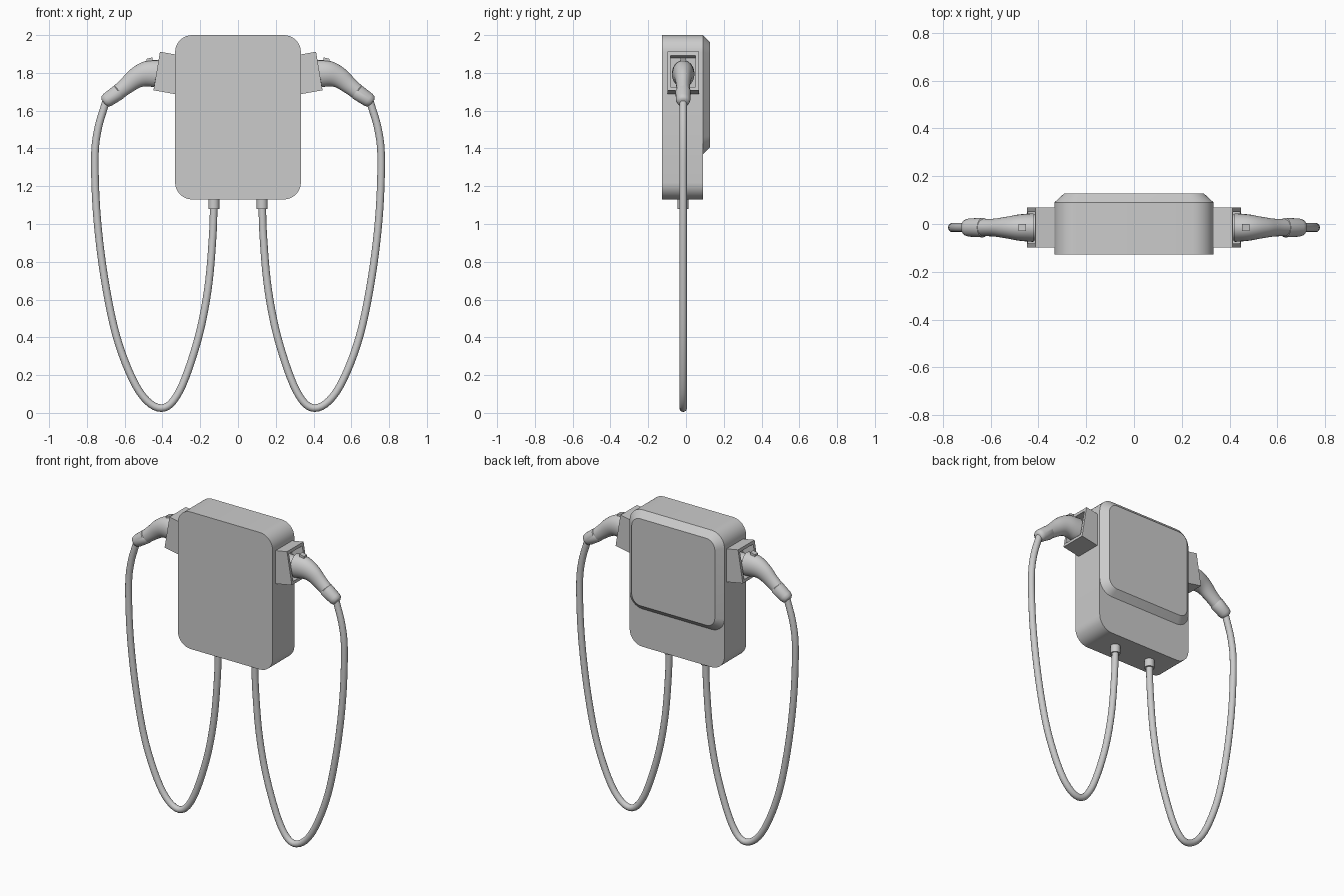
import bpy, bmesh, math
from mathutils import Vector

old = bpy.data.objects.get("Cube")
if old:
    bpy.data.objects.remove(old, do_unlink=True)

grey = bpy.data.materials.new("light_grey")
grey.use_nodes = True
COLOUR = (0.6, 0.6, 0.6, 1)
grey.diffuse_color = COLOUR
grey.node_tree.nodes["Principled BSDF"].inputs["Base Color"].default_value = COLOUR

MID_Y = -0.015  # depth of the plugs and cables


def loft(name, rings, angle=30):
    """Skin a list of equal-length point rings and cap both ends."""
    bm = bmesh.new()
    rows = [[bm.verts.new(p) for p in ring] for ring in rings]
    n = len(rows[0])
    for a, b in zip(rows, rows[1:]):
        for i in range(n):
            j = (i + 1) % n
            bm.faces.new((a[i], a[j], b[j], b[i]))
    bm.faces.new(rows[0])
    bm.faces.new(rows[-1])
    bmesh.ops.recalc_face_normals(bm, faces=bm.faces)
    mesh = bpy.data.meshes.new(name)
    bm.to_mesh(mesh)
    bm.free()
    obj = bpy.data.objects.new(name, mesh)
    bpy.context.collection.objects.link(obj)
    mesh.materials.append(grey)
    bpy.ops.object.select_all(action='DESELECT')
    obj.select_set(True)
    bpy.context.view_layer.objects.active = obj
    bpy.ops.object.shade_smooth_by_angle(angle=math.radians(angle))
    return obj


def rounded_rect(y, half_w, low, high, radius, steps=8):
    """Rounded rectangle ring in the xz plane."""
    ring = []
    for q, (sx, top) in enumerate([(1, True), (-1, True), (-1, False), (1, False)]):
        cx = sx * (half_w - radius)
        cz = high - radius if top else low + radius
        for k in range(steps + 1):
            a = math.pi / 2 * (q + k / steps)
            ring.append((cx + radius * math.cos(a), y, cz + radius * math.sin(a)))
    return ring


def smooth_path(points, steps):
    """Catmull-Rom interpolation through tuples of any size."""
    pts = [Vector(p) for p in points]
    pts = [2 * pts[0] - pts[1]] + pts + [2 * pts[-1] - pts[-2]]
    out = []
    for i in range(1, len(pts) - 2):
        p, q, r, s = pts[i - 1:i + 3]
        for k in range(steps):
            t = k / steps
            out.append(0.5 * (2 * q + (r - p) * t + (2 * p - 5 * q + 4 * r - s) * t * t
                              + (3 * q - p - 3 * r + s) * t ** 3))
    return out + [pts[-2]]


def sweep(name, path, side, sides=16):
    """Tube along (x, z, in-plane radius, depth radius) stations."""
    rings = []
    for i, (x, z, rn, ry) in enumerate(path):
        a, b = path[max(i - 1, 0)], path[min(i + 1, len(path) - 1)]
        d = Vector((b[0] - a[0], b[1] - a[1])).normalized()
        ring = []
        for k in range(sides):
            t = 2 * math.pi * k / sides
            u = rn * math.cos(t)
            ring.append((side * (x - d.y * u), MID_Y + ry * math.sin(t), z + d.x * u))
        rings.append(ring)
    return loft(name, rings, 40)


def quad(side, x_top, x_low, half_y, low, high):
    return [(side * x_top, MID_Y - half_y, high), (side * x_top, MID_Y + half_y, high),
            (side * x_low, MID_Y + half_y, low), (side * x_low, MID_Y - half_y, low)]


# Main housing and the chamfered raised cover behind it
loft("housing", [rounded_rect(-0.128, 0.333, 1.13, 2.0, 0.09),
                 rounded_rect(0.09, 0.333, 1.13, 2.0, 0.09)])
loft("raised_cover", [rounded_rect(0.08, 0.333, 1.37, 2.0, 0.09),
                      rounded_rect(0.09, 0.333, 1.37, 2.0, 0.09),
                      rounded_rect(0.128, 0.292, 1.408, 1.96, 0.06)])

# Handle and cable stations
handle_path = [(0.42, 1.795, 0.073, 0.06), (0.48, 1.795, 0.068, 0.055),
               (0.535, 1.775, 0.056, 0.045), (0.59, 1.733, 0.045, 0.037),
               (0.655, 1.68, 0.038, 0.036)]
cable_path = [(0.128, 1.10), (0.135, 0.92), (0.16, 0.65), (0.215, 0.38), (0.31, 0.115),
              (0.405, 0.025), (0.52, 0.11), (0.63, 0.36), (0.7, 0.67), (0.745, 1.02),
              (0.758, 1.34), (0.742, 1.5), (0.7, 1.645)]

for side, label in ((1, "left"), (-1, "right")):
    # Open socket with a slanted rim
    loft(label + "_holster", [quad(side, 0.32, 0.32, 0.083, 1.685, 1.895),
                              quad(side, 0.413, 0.447, 0.083, 1.708, 1.912),
                              quad(side, 0.415, 0.445, 0.066, 1.726, 1.892),
                              quad(side, 0.345, 0.345, 0.066, 1.71, 1.878)])
    # Plug, bent handle, end collar and latch button
    sweep(label + "_plug", [(0.34, 1.795, 0.055, 0.055), (0.43, 1.795, 0.055, 0.055)], side, 24)
    sweep(label + "_handle", smooth_path(handle_path, 5), side, 24)
    sweep(label + "_collar", [(0.625, 1.704, 0.036, 0.034), (0.632, 1.698, 0.042, 0.041),
                              (0.69, 1.658, 0.038, 0.038), (0.704, 1.648, 0.033, 0.033),
                              (0.711, 1.643, 0.022, 0.022)], side, 24)
    loft(label + "_latch_button", [quad(side, 0.452, 0.452, 0.015, 1.83, 1.882),
                                   quad(side, 0.484, 0.484, 0.015, 1.83, 1.874)])
    # Hanging cable and its gland under the housing
    sweep(label + "_cable", smooth_path([(x, z, 0.02, 0.02) for x, z in cable_path], 6), side, 14)
    sweep(label + "_cable_gland", [(0.128, 1.14, 0.029, 0.029), (0.128, 1.08, 0.029, 0.029)], side, 24)
